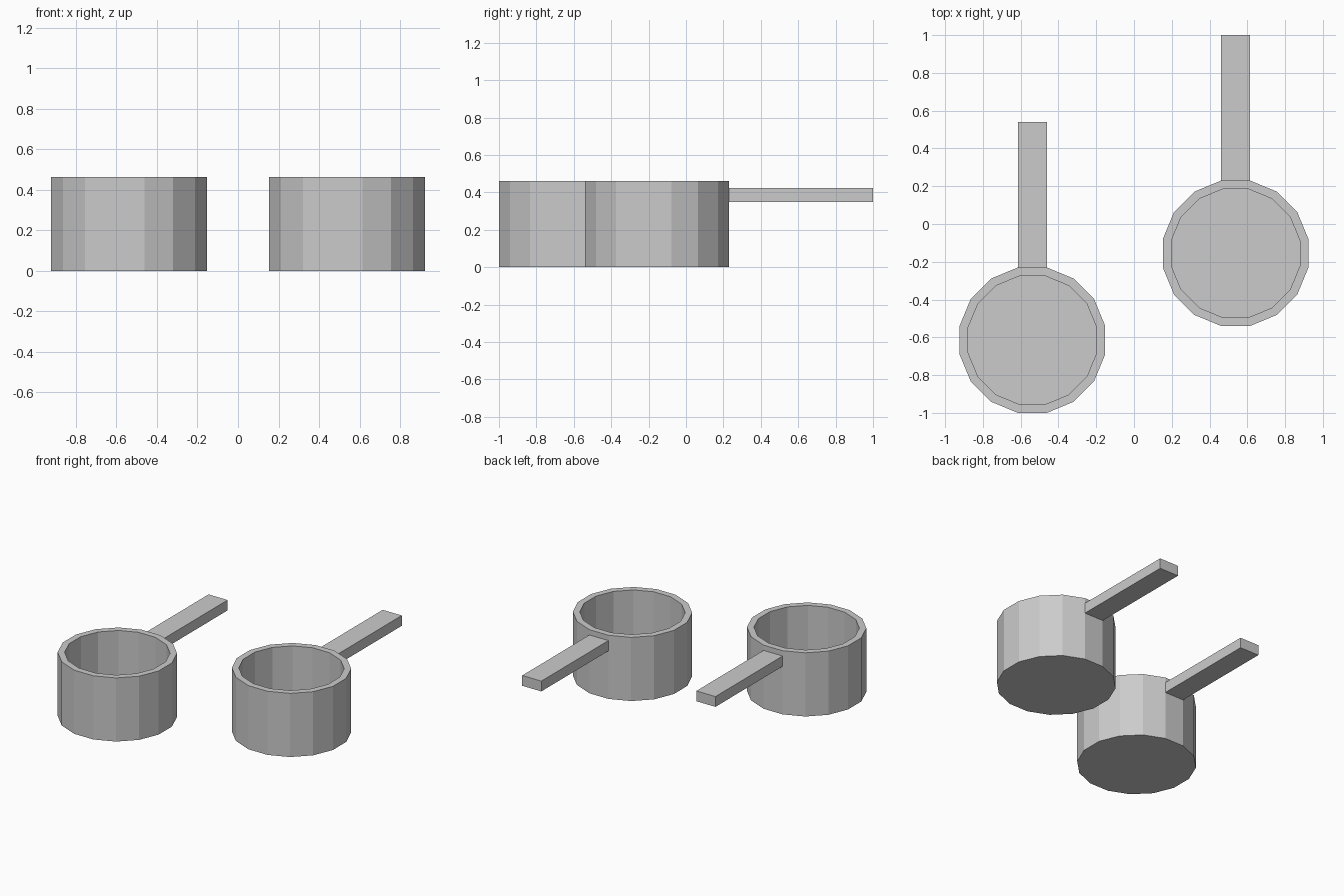
import bpy, bmesh
from math import pi, cos, sin

if "Cube" in bpy.data.objects:
    bpy.data.objects.remove(bpy.data.objects["Cube"])

SIDES = 16
OUTER, INNER = 0.385, 0.34      # centre-to-flat distances
HEIGHT, FLOOR = 0.462, 0.045


def finish(name, bm, location):
    bmesh.ops.recalc_face_normals(bm, faces=bm.faces)
    mesh = bpy.data.meshes.new(name)
    bm.to_mesh(mesh)
    bm.free()
    obj = bpy.data.objects.new(name, mesh)
    obj.location = location
    bpy.context.collection.objects.link(obj)
    return obj


def ring(bm, flat, z):
    r = flat / cos(pi / SIDES)
    angles = [(i + 0.5) * 2 * pi / SIDES for i in range(SIDES)]
    return [bm.verts.new((r * cos(a), r * sin(a), z)) for a in angles]


def make_pot(name, location):
    # Open vessel: outer wall, rim, inner wall, closed floor
    bm = bmesh.new()
    profile = [(OUTER, 0), (OUTER, HEIGHT), (INNER, HEIGHT), (INNER, FLOOR)]
    rings = [ring(bm, flat, z) for flat, z in profile]
    for a, b in zip(rings, rings[1:]):
        for i in range(SIDES):
            j = (i + 1) % SIDES
            bm.faces.new((a[i], a[j], b[j], b[i]))
    bm.faces.new(rings[0])
    bm.faces.new(rings[-1])
    return finish(name, bm, location)


def make_handle(name, pot):
    # Flat bar butting against the back facet of the pot
    bm = bmesh.new()
    bmesh.ops.create_cube(bm, size=1)
    bmesh.ops.scale(bm, vec=(0.153, 0.77, 0.075), verts=bm.verts)
    bmesh.ops.translate(bm, vec=(0, OUTER + 0.385, 0.386), verts=bm.verts)
    return finish(name, bm, pot.location)


for side, x, y in (("left", -0.538, -0.615), ("right", 0.538, -0.155)):
    pot = make_pot(side + "_pot", (x, y, 0))
    make_handle(side + "_handle", pot)
